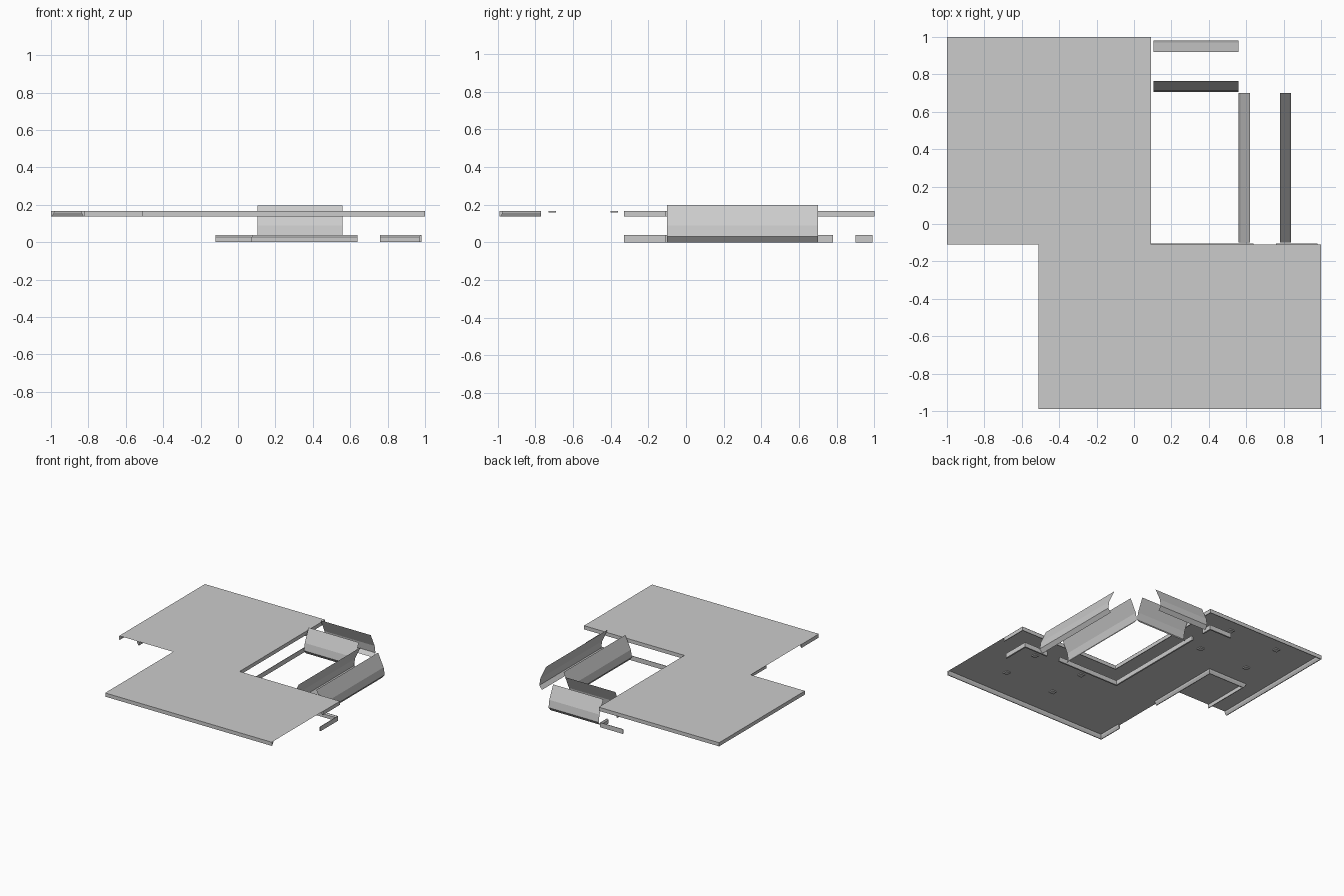
import bpy, bmesh
from mathutils import Vector

if "Cube" in bpy.data.objects:
    bpy.data.objects.remove(bpy.data.objects["Cube"])

GREY = (0.6, 0.6, 0.6, 1)
mat = bpy.data.materials.new("light_grey")
mat.use_nodes = True
mat.diffuse_color = GREY
mat.node_tree.nodes["Principled BSDF"].inputs["Base Color"].default_value = GREY


def finish(bm, name, closed=True):
    if closed:
        bmesh.ops.recalc_face_normals(bm, faces=bm.faces)
    mesh = bpy.data.meshes.new(name)
    bm.to_mesh(mesh)
    bm.free()
    mesh.materials.append(mat)
    obj = bpy.data.objects.new(name, mesh)
    bpy.context.collection.objects.link(obj)
    return obj


def sweep(name, path, profile, closed=True):
    """Run a (depth, height) profile along a path, depth to the left, mitred corners."""
    pts = [Vector(p) for p in path]
    dirs = [(b - a).normalized() for a, b in zip(pts, pts[1:])]
    bm = bmesh.new()
    rings = []
    for i, p in enumerate(pts):
        used = {tuple(dirs[max(i - 1, 0)]), tuple(dirs[min(i, len(dirs) - 1)])}
        side = sum((Vector((-d[1], d[0])) for d in used), Vector((0, 0)))
        rings.append([bm.verts.new((*(p + side * d), z)) for d, z in profile])
    n = len(profile)
    for r, s in zip(rings, rings[1:]):
        for k in range(n if closed else n - 1):
            j = (k + 1) % n
            bm.faces.new((r[k], r[j], s[j], s[k]))
    if closed:
        bm.faces.new(rings[0])
        bm.faces.new(rings[-1])
    return finish(bm, name, closed)


# Ceiling: one stepped flat sheet
CEILING = 0.168
bm = bmesh.new()
outline = [(-1, -.11), (-.51, -.11), (-.51, -.99), (1, -.99),
           (1, -.11), (.09, -.11), (.09, 1), (-1, 1)]
bm.faces.new([bm.verts.new((x, y, CEILING)) for x, y in outline])
finish(bm, "ceiling", closed=False)

# Crown moulding under the ceiling, with gaps at the openings
crown = [(0, .137), (0, .167), (.02, .167), (.017, .155), (.006, .137)]
sweep("crown_front", [(-.51, -.77), (-.51, -.99), (1, -.99)], crown)
sweep("crown_back", [(1, -.33), (1, -.11), (.09, -.11), (.09, 1), (-1, 1), (-1, -.11)], crown)
sweep("crown_closet", [(-.82, -.11), (-.82, .29), (-.5, .29), (-.5, -.33)], crown)

# Baseboards between the doorways
board = [(0, 0), (.012, 0), (.012, .028), (.004, .038), (0, .038)]
sweep("baseboard_corner", [(.98, -.33), (.98, -.105), (.76, -.105)], board)
sweep("baseboard_middle", [(.64, -.105), (.085, -.105), (.085, .78)], board)
sweep("baseboard_back", [(.085, .9), (.085, .99), (-.12, .99)], board)

# Two pairs of bowed sheets, each bulging away from its partner
bow = [(0, .197), (.05, .09), (.06, .03), (.035, 0)]
sweep("long_sheet_left", [(.62, -.1), (.62, .7)], bow, closed=False)
sweep("long_sheet_right", [(.78, .7), (.78, -.1)], bow, closed=False)
sweep("short_sheet_front", [(.56, .765), (.105, .765)], bow, closed=False)
sweep("short_sheet_back", [(.105, .92), (.56, .92)], bow, closed=False)

# Small square ceiling lights
SIZE, THICK = .04, .008
for xs, ys in (((.2, .65), (-.71, -.38)), ((-.68, -.235), (.5, .85))):
    for x in xs:
        for y in ys:
            bm = bmesh.new()
            bmesh.ops.create_cube(bm, size=1)
            bmesh.ops.scale(bm, vec=(SIZE, SIZE, THICK), verts=bm.verts)
            bmesh.ops.translate(bm, vec=(x, y, CEILING - THICK / 2 - .001), verts=bm.verts)
            finish(bm, "ceiling_light")
